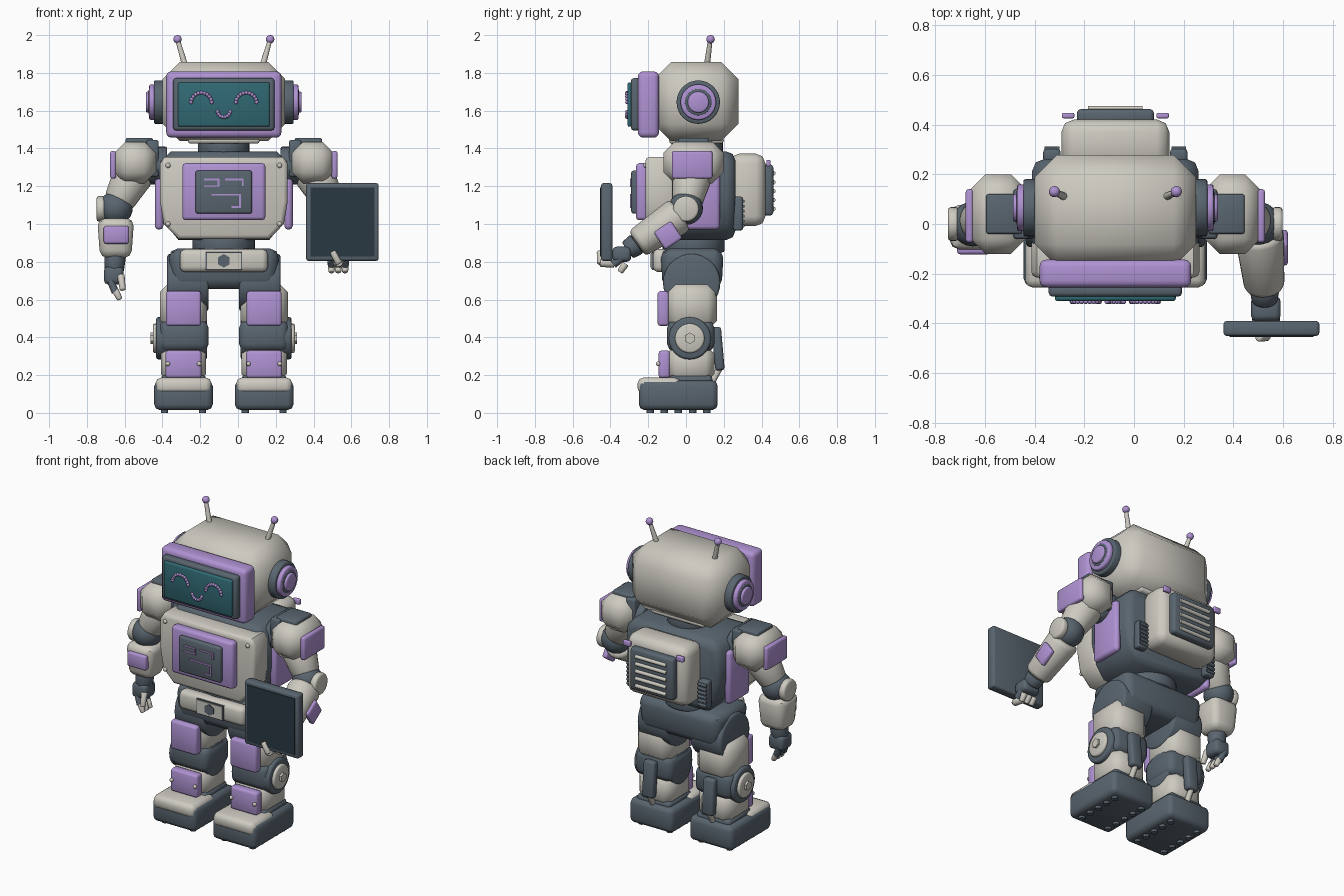
import bpy, bmesh, math
from mathutils import Vector, Matrix

cube = bpy.data.objects.get("Cube")
if cube:
    bpy.data.objects.remove(cube)

CX = -0.075  # body midline


def material(name, rgb):
    m = bpy.data.materials.new(name)
    m.use_nodes = True
    m.diffuse_color = (*rgb, 1)
    m.node_tree.nodes["Principled BSDF"].inputs["Base Color"].default_value = (*rgb, 1)
    return m


CREAM = material("warm_white", (0.61, 0.59, 0.53))
LILAC = material("lilac", (0.43, 0.29, 0.65))
GREY = material("slate_grey", (0.10, 0.13, 0.16))
TEAL = material("teal_screen", (0.03, 0.14, 0.17))
DARK = material("dark_glass", (0.022, 0.04, 0.055))


def finish(name, bm, mat, loc=(0, 0, 0), rot=None):
    bmesh.ops.recalc_face_normals(bm, faces=bm.faces)
    for f in bm.faces:
        f.smooth = True
    for e in bm.edges:
        e.smooth = e.calc_face_angle(0) < math.radians(50)
    me = bpy.data.meshes.new(name)
    bm.to_mesh(me)
    bm.free()
    me.materials.append(mat)
    ob = bpy.data.objects.new(name, me)
    turn = rot.to_matrix().to_4x4() if rot else Matrix()
    ob.matrix_world = Matrix.Translation(Vector(loc) + Vector((CX, 0, 0))) @ turn
    bpy.context.collection.objects.link(ob)
    return ob


def bevel(bm, edges, width, segs):
    if width:
        bmesh.ops.bevel(bm, geom=list(edges), offset=width, segments=segs, profile=0.5,
                        affect='EDGES', clamp_overlap=True)


def box(name, x, y, z, mat, width=0.012, segs=2, taper=1.0):
    """Block from (min, max) ranges; taper scales the lower end."""
    lo, hi = zip(sorted(x), sorted(y), sorted(z))
    c = [(a + b) / 2 for a, b in zip(lo, hi)]
    bm = bmesh.new()
    bmesh.ops.create_cube(bm, size=1)
    for v in bm.verts:
        k = taper if v.co.z < 0 else 1
        v.co = Vector([v.co[i] * (hi[i] - lo[i]) * (k if i < 2 else 1) for i in range(3)])
    bevel(bm, bm.edges, width, segs)
    return finish(name, bm, mat, c)


def rod(name, a, b, r1, mat, r2=None, n=24, width=0.0, segs=2):
    """Cylinder or cone between two points, with optional rounded rims."""
    a, b = Vector(a), Vector(b)
    bm = bmesh.new()
    bmesh.ops.create_cone(bm, cap_ends=True, segments=n, radius1=r1,
                          radius2=r1 if r2 is None else r2, depth=(b - a).length)
    bevel(bm, [e for e in bm.edges if abs(e.verts[0].co.z - e.verts[1].co.z) < 1e-5], width, segs)
    return finish(name, bm, mat, (a + b) / 2, (b - a).to_track_quat('Z', 'Y'))


def ball(name, c, r, mat, n=16):
    bm = bmesh.new()
    bmesh.ops.create_uvsphere(bm, u_segments=n, v_segments=n // 2, radius=r)
    return finish(name, bm, mat, c)


def prism(name, half, y0, y1, mat, width, segs):
    """Symmetric front outline extruded in depth."""
    pts = half + [(-x, z) for x, z in reversed(half)]
    bm = bmesh.new()
    face = bm.faces.new([bm.verts.new((x, y0, z)) for x, z in pts])
    out = bmesh.ops.extrude_face_region(bm, geom=[face])["geom"]
    for v in out:
        if isinstance(v, bmesh.types.BMVert):
            v.co.y = y1
    bevel(bm, [e for e in bm.edges if e.calc_face_angle(0) > 0.6], width, segs)
    return finish(name, bm, mat)


# Head, face and neck
box("head_shell", (-.325, .325), (-.17, .278), (1.44, 1.857), CREAM, .09, 1)
box("face_frame", (-.305, .305), (-.255, -.143), (1.457, 1.808), LILAC, .028, 3)
box("face_bezel", (-.268, .268), (-.292, -.24), (1.495, 1.772), GREY, .015)
box("face_screen", (-.243, .243), (-.31, -.28), (1.515, 1.75), TEAL, .01)
rod("neck", (0, .06, 1.36), (0, .06, 1.45), .137, GREY, width=.012)
box("neck_collar", (-.19, .19), (-.09, .2), (1.425, 1.46), CREAM, .015)


def bead_arc(name, x, z, r, start, end, count):
    for i in range(count):
        t = math.radians(start + (end - start) * i / (count - 1))
        ball(name, (x + r * math.cos(t), -.312, z + r * math.sin(t)), .0105, LILAC, 8)


for s in (-1, 1):
    bead_arc("smiling_eye", s * .119, 1.64, .055, 5, 175, 11)
bead_arc("smiling_mouth", 0, 1.6, .034, 190, 350, 8)

# Ears and antennas
for s in (-1, 1):
    for name, a, b, r, mat in (("ear_base", .3, .37, .115, GREY), ("ear_ring", .36, .395, .094, LILAC),
                               ("ear_inset", .37, .398, .072, GREY), ("ear_button", .37, .412, .056, LILAC)):
        rod(name, (s * a, .065, 1.645), (s * b, .065, 1.645), r, mat, n=32, width=.008)
    rod("antenna_rod", (s * .2, .108, 1.82), (s * .243, .128, 1.97), .017, CREAM, .012, 12)
    ball("antenna_tip", (s * .245, .13, 1.978), .0225, LILAC)

# Torso
body = [(.28, 1.385), (.335, 1.33), (.335, 1.12), (.31, 1.0), (.24, .915)]
prism("torso_core", body, -.12, .262, GREY, .05, 2)
prism("chest_plate", [(.315, 1.355), (.338, 1.32), (.338, 1.12), (.318, 1.0), (.24, .92)],
      -.215, -.06, CREAM, .022, 2)
box("chest_frame", (-.22, .22), (-.265, -.2), (1.02, 1.322), LILAC, .018)
box("chest_display", (-.15, .15), (-.29, -.25), (1.055, 1.283), GREY, .012)
traces = ([(-.1, 1.235), (-.028, 1.235), (-.028, 1.2), (-.1, 1.2)],
          [(.01, 1.235), (.1, 1.235), (.1, 1.205)],
          [(-.06, 1.155), (.085, 1.155), (.085, 1.09), (.045, 1.09)])
for path in traces:
    for (x0, z0), (x1, z1) in zip(path, path[1:]):
        w = .005
        box("circuit_trace", (min(x0, x1) - w, max(x0, x1) + w), (-.297, -.288),
            (min(z0, z1) - w, max(z0, z1) + w), LILAC, 0)
for s in (-1, 1):
    for z in (1.31, 1.0):
        ball("chest_bolt", (s * .295, -.213, z), .014, CREAM, 10)
    box("side_panel", (s * .32, s * .365), (-.03, .18), (.97, 1.31), LILAC, .02)
    box("rear_vent", (s * .22, s * .29), (.25, .302), (.965, 1.145), GREY, .012)
    for i in range(6):
        z = .99 + i * .026
        rod("vent_rib", (s * .225, .302, z), (s * .285, .302, z), .009, GREY, n=8)
    box("pack_light", (s * .165, s * .215), (.425, .447), (1.305, 1.34), LILAC, .006)

# Backpack
box("backpack", (-.217, .217), (.23, .42), (.99, 1.372), CREAM, .05, 2)
box("backpack_grille", (-.155, .155), (.4, .462), (1.045, 1.315), GREY, .016)
for i in range(5):
    z = 1.08 + i * .047
    rod("grille_slat", (-.11, .463, z), (.11, .463, z), .012, CREAM, n=10)

# Waist and pelvis
rod("waist", (0, .04, .85), (0, .04, .94), .165, GREY, n=32, width=.012)
box("pelvis", (-.295, .295), (-.135, .2), (.655, .87), GREY, .05, 2, .93)
box("belt", (-.233, .233), (-.175, -.09), (.745, .867), CREAM, .028, 2)
box("buckle_rim", (-.096, .096), (-.179, -.17), (.757, .853), GREY, 0)
box("buckle", (-.09, .09), (-.184, -.17), (.763, .847), CREAM, 0)
rod("buckle_stud", (0, -.18, .805), (0, -.189, .805), .036, GREY, n=6)

# Legs and feet
for s in (-1, 1):
    c = s * .2135

    def span(a, b):
        return (c + s * a, c + s * b)

    rod("hip", (s * .08, .03, .69), (s * .3, .03, .69), .152, GREY, n=32, width=.015)
    box("thigh", span(-.125, .125), (-.105, .165), (.44, .69), CREAM, .05, 1)
    box("thigh_plate", span(-.093, .093), (-.15, -.09), (.46, .645), LILAC, .015)
    rod("knee", (c - s * .125, .02, .395), (c + s * .145, .02, .395), .112, GREY, n=32, width=.012)
    box("knee_wrap", span(-.133, .13), (-.1, .15), (.325, .49), GREY, .04, 2)
    rod("knee_cap", (c + s * .13, .02, .395), (c + s * .162, .02, .395), .078, CREAM, n=24, width=.01)
    rod("knee_bolt", (c + s * .15, .02, .395), (c + s * .175, .02, .395), .03, CREAM, n=6)
    box("shin", span(-.12, .12), (-.1, .15), (.16, .36), CREAM, .045, 1)
    box("shin_plate", span(-.095, .095), (-.145, -.085), (.185, .33), LILAC, .014)
    for k in (-1, 1):
        ball("shin_bolt", (c + k * .083, -.147, .26), .013, CREAM, 10)
    guard = box("calf_guard", span(-.04, .04), (.145, .195), (.225, .455), GREY, .014)
    guard.rotation_euler.x = math.radians(5)
    rod("heel_strut", (c, .185, .25), (c, .13, .15), .017, CREAM, n=12)
    box("foot", span(-.155, .155), (-.25, .168), (.015, .172), GREY, .03, 2)
    box("toe_cap", span(-.148, .148), (-.256, -.03), (.1, .187), CREAM, .03, 2)
    box("ankle", span(-.12, .12), (-.09, .14), (.14, .2), GREY, .02)
    for x in (-.1, .1):
        for i in range(5):
            rod("sole_stud", (c + x, -.19 + i * .075, 0), (c + x, -.19 + i * .075, .03), .02, GREY, n=10)

# Shoulders, upper arms and elbows
for s in (-1, 1):
    rod("shoulder_joint", (s * .3, .04, 1.31), (s * .4, .04, 1.31), .1, GREY, width=.01)
    box("shoulder_inner", (s * .345, s * .41), (-.06, .14), (1.25, 1.445), GREY, .012)
    box("shoulder", (s * .36, s * .582), (-.12, .2), (1.215, 1.435), CREAM, .06, 1)
    box("shoulder_cap", (s * .375, s * .52), (-.04, .12), (1.36, 1.456), GREY, .01)
    box("shoulder_plate", (s * .57, s * .602), (-.075, .14), (1.24, 1.387), LILAC, .012)
    rod("upper_arm", (s * .475, .035, 1.27), (s * .56, .005, 1.11), .11, CREAM, .08, width=.02)
    ball("elbow", (s * .572, 0, 1.085), .09, GREY, 24)
    rod("elbow_cap", (s * .63, 0, 1.08), (s * .673, 0, 1.08), .068, CREAM, width=.012)

# Right forearm and relaxed hand
box("right_forearm", (-.67, -.475), (-.105, .08), (.82, 1.03), CREAM, .04, 2, .85)
box("right_forearm_plate", (-.636, -.502), (-.122, -.08), (.895, .99), LILAC, .012)
rod("right_wrist", (-.575, -.02, .84), (-.58, -.025, .745), .058, GREY, .05, width=.01)
box("right_palm", (-.635, -.53), (-.08, .03), (.68, .775), GREY, .022)
for i in range(3):
    y = -.06 + i * .037
    rod("right_finger", (-.6, y, .7), (-.575, y - .01, .64), .02, GREY, n=12)
    rod("right_fingertip", (-.575, y - .01, .65), (-.55, y - .015, .6), .019, CREAM, .015, 12, .006)
rod("right_thumb", (-.545, -.07, .73), (-.535, -.1, .65), .02, CREAM, .016, 12, .006)

# Left forearm reaching forward
elbow, wrist = Vector((.575, 0, 1.07)), Vector((.6, -.26, .895))
rod("left_forearm", elbow.lerp(wrist, .12), wrist, .1, CREAM, .08, width=.025)
plate = box("left_forearm_plate", (.66, .694), (-.15, -.04), (.885, .995), LILAC, .012)
plate.rotation_euler.x = math.radians(34)
rod("left_wrist", wrist, (.6, -.31, .86), .06, GREY, .052, width=.01)
box("left_palm", (.545, .665), (-.39, -.29), (.8, .88), GREY, .022)
for i in range(3):
    x = .57 + i * .036
    rod("left_finger", (x, -.33, .83), (x, -.385, .785), .021, GREY, n=12)
    rod("left_fingertip", (x, -.32, .79), (x, -.35, .745), .02, CREAM, .016, 12, .006)
rod("left_thumb_base", (.6, -.38, .79), (.61, -.455, .795), .022, CREAM, n=12, width=.006)
rod("left_thumb", (.61, -.452, .79), (.575, -.457, .855), .019, CREAM, .016, 12, .006)

# Tablet
box("tablet", (.435, .82), (-.45, -.39), (.805, 1.216), GREY, .012)
box("tablet_screen", (.458, .797), (-.454, -.445), (.828, 1.193), DARK, 0)
